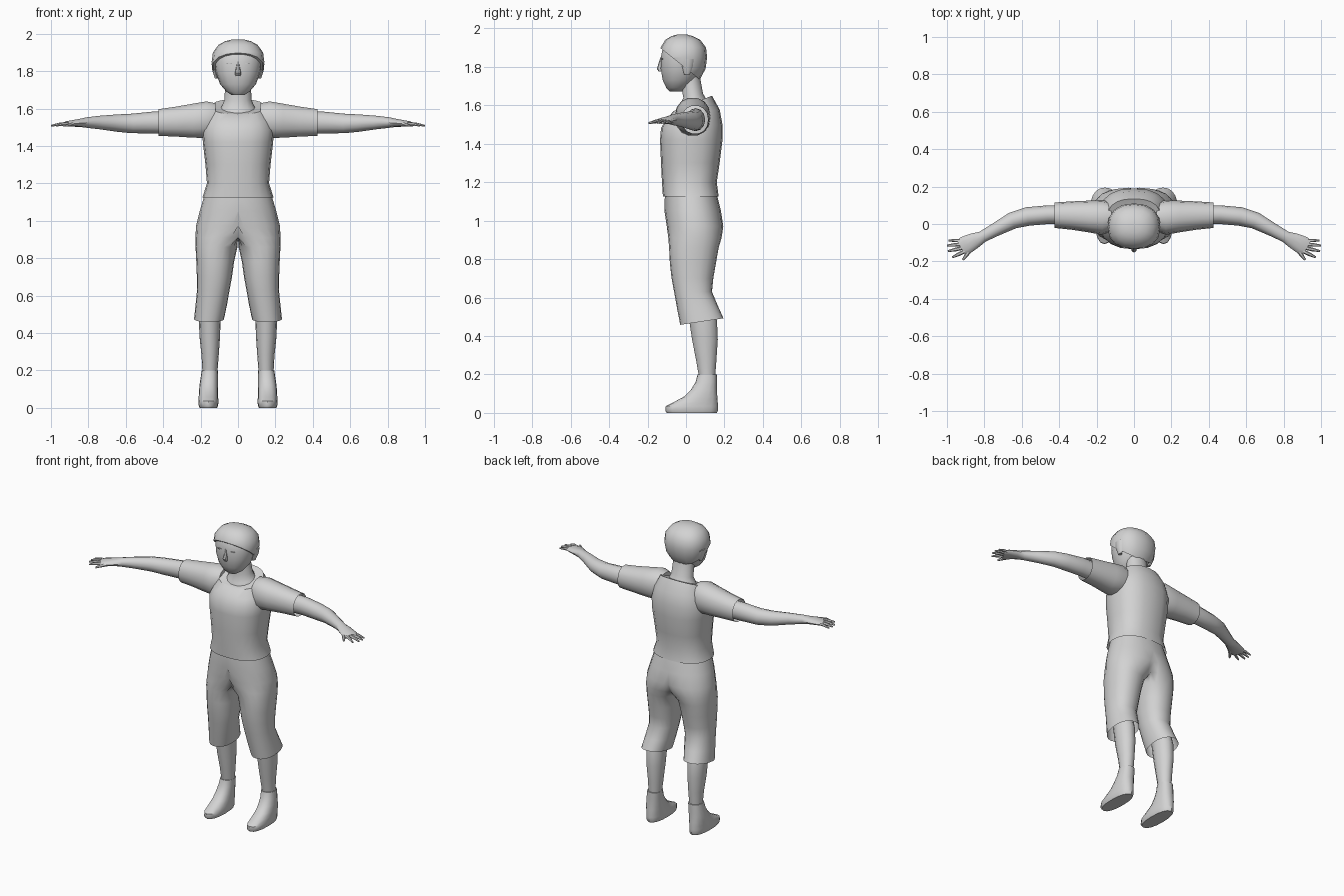
import bpy, bmesh, math
from mathutils import Vector

grey = bpy.data.materials.new("plain grey")
grey.diffuse_color = (0.65, 0.65, 0.65, 1)


def finish(name, bm, mirror, angle=40):
    bmesh.ops.recalc_face_normals(bm, faces=bm.faces[:])
    me = bpy.data.meshes.new(name)
    bm.to_mesh(me)
    bm.free()
    ob = bpy.data.objects.new(name, me)
    bpy.context.collection.objects.link(ob)
    me.materials.append(grey)
    bpy.ops.object.select_all(action='DESELECT')
    ob.select_set(True)
    bpy.context.view_layer.objects.active = ob
    bpy.ops.object.shade_smooth_by_angle(angle=math.radians(angle))
    if mirror:
        mod = ob.modifiers.new("mirror", 'MIRROR')
        mod.use_clip = True
        mod.merge_threshold = 0.0005
    return ob


def loft(rings, n=16, power=2.0, caps=(True, True)):
    """Skin rounded rings given as (centre, half axis u, half axis v)."""
    bm = bmesh.new()
    loops = []
    for c, u, v in rings:
        loop = []
        for i in range(n):
            a = 2 * math.pi * i / n
            p, q = math.cos(a), math.sin(a)
            p = math.copysign(abs(p) ** (2 / power), p)
            q = math.copysign(abs(q) ** (2 / power), q)
            loop.append(bm.verts.new(Vector(c) + Vector(u) * p + Vector(v) * q))
        loops.append(loop)
    for a, b in zip(loops, loops[1:]):
        for i in range(n):
            j = (i + 1) % n
            bm.faces.new((a[i], a[j], b[j], b[i]))
    if caps[0]:
        bm.faces.new(loops[0])
    if caps[1]:
        bm.faces.new(loops[-1])
    return bm


def upright(rows):
    """Rows of z, centre x, half width, front y, back y, tilt."""
    out = []
    for z, cx, rx, yf, yb, tilt in rows:
        ry = (yb - yf) / 2
        out.append(((cx, (yf + yb) / 2, z), (rx, 0, 0), (0, ry, ry * tilt)))
    return out


def limb(rows):
    """Rows of x, y, z, half width, half height, heading in degrees."""
    out = []
    for x, y, z, w, h, deg in rows:
        a = math.radians(deg)
        out.append(((x, y, z), (-math.sin(a) * w, math.cos(a) * w, 0), (0, 0, h)))
    return out


# Shirt body
finish("shirt", loft(upright([
    (1.125, 0, .190, -.120, .170, 0), (1.20, 0, .166, -.125, .160, 0),
    (1.30, 0, .174, -.130, .175, 0), (1.42, 0, .188, -.135, .190, 0),
    (1.49, 0, .192, -.130, .190, .05), (1.55, 0, .172, -.105, .175, .2),
    (1.61, 0, .142, -.065, .135, .4), (1.605, 0, .11, -.05, .11, .4)]),
    20, 2.4, (False, True)), False)

# Sleeves, open at the cuff
finish("sleeve", loft(limb([
    (.12, .04, 1.545, .075, .085, 0), (.17, .035, 1.54, .093, .10, 0),
    (.24, .04, 1.535, .085, .093, 0), (.33, .045, 1.53, .076, .082, 0),
    (.425, .047, 1.525, .068, .073, 0)]), 14, 2.2, (True, False)), True)

# Bare arms down to the palm
finish("arm", loft(limb([
    (.36, .05, 1.525, .050, .060, 0), (.46, .05, 1.525, .050, .058, -3),
    (.57, .04, 1.52, .050, .052, -12), (.65, .018, 1.522, .045, .046, -25),
    (.74, -.03, 1.525, .036, .036, -30), (.81, -.068, 1.525, .031, .028, -32),
    (.85, -.087, 1.523, .042, .021, -32), (.90, -.113, 1.519, .050, .016, -30),
    (.925, -.127, 1.515, .043, .012, -30)]), 12), True)

# Fingers and thumb
for label, a, b, w in [
        ("little_finger", (.915, -.088), (.993, -.088), .009),
        ("ring_finger", (.915, -.108), (1.0, -.115), .010),
        ("middle_finger", (.915, -.128), (.995, -.145), .010),
        ("index_finger", (.905, -.146), (.972, -.178), .010),
        ("thumb", (.862, -.118), (.915, -.192), .012)]:
    deg = math.degrees(math.atan2(b[1] - a[1], b[0] - a[0]))
    mid = [(s + t) / 2 for s, t in zip(a, b)]
    finish(label, loft(limb([
        (*a, 1.518, w, w, deg), (*mid, 1.516, w, w * .9, deg),
        (*b, 1.508, w * .5, w * .5, deg)]), 6), True)

# Trousers: one leg clamped at the centre line, then mirrored
bm = loft(upright([
    (1.14, 0, .178, -.110, .160, 0), (1.05, 0, .205, -.112, .182, 0),
    (.97, .03, .195, -.100, .194, 0), (.91, .085, .142, -.092, .185, 0),
    (.86, .115, .112, -.088, .170, 0), (.78, .122, .101, -.084, .156, 0),
    (.70, .126, .094, -.075, .142, 0), (.63, .132, .087, -.062, .135, 0),
    (.55, .143, .084, -.046, .165, .08), (.475, .155, .080, -.030, .195, .15)]),
    20, 2.2, (False, False))
for v in bm.verts:
    v.co.x = max(v.co.x, 0)
inner = [f for f in bm.faces if all(v.co.x < 1e-5 for v in f.verts)]
bmesh.ops.delete(bm, geom=inner, context='FACES')
bmesh.ops.remove_doubles(bm, verts=bm.verts[:], dist=1e-5)
finish("trouser_leg", bm, True, 50)

# Lower legs
finish("lower_leg", loft(upright([
    (.62, .148, .060, -.01, .125, 0), (.48, .151, .058, .015, .163, 0),
    (.38, .151, .055, .030, .167, 0), (.28, .149, .046, .050, .160, 0),
    (.19, .150, .040, .066, .153, 0)]), 14), True)

# Shoes
finish("shoe", loft(upright([
    (.0, .158, .047, -.100, .160, 0), (.012, .158, .052, -.108, .166, 0),
    (.035, .158, .053, -.105, .166, 0), (.058, .158, .052, -.060, .165, 0),
    (.085, .158, .051, -.010, .163, 0), (.12, .157, .049, .025, .160, 0),
    (.16, .154, .046, .050, .160, 0), (.20, .151, .043, .060, .160, 0)]),
    16, 2.3), True)

# Neck with the upper chest
finish("neck", loft(upright([
    (1.57, 0, .115, -.055, .12, .3), (1.615, 0, .085, -.035, .105, .3),
    (1.65, 0, .072, -.015, .090, .2), (1.76, 0, .068, -.04, .072, 0)]), 14), False)

# Face and skull
finish("head", loft(upright([
    (1.672, 0, .035, -.085, -.02, 0), (1.690, 0, .062, -.103, .01, 0),
    (1.73, 0, .096, -.122, .05, 0), (1.79, 0, .118, -.133, .088, 0),
    (1.85, 0, .128, -.132, .098, 0), (1.90, 0, .122, -.122, .095, 0),
    (1.945, 0, .085, -.09, .06, 0)]), 18, 2.2), False)

# Hair cap, trimmed along a slope from the forehead to the nape
bm = loft(upright([
    (1.70, 0, .080, -.12, .045, 0), (1.74, 0, .108, -.13, .075, 0),
    (1.79, 0, .130, -.14, .102, 0), (1.85, 0, .141, -.142, .110, 0),
    (1.90, 0, .134, -.132, .104, 0), (1.94, 0, .105, -.108, .075, 0),
    (1.96, 0, .068, -.075, .035, 0), (1.968, 0, .035, -.045, .005, 0)]), 16, 2.3)
res = bmesh.ops.bisect_plane(
    bm, geom=bm.verts[:] + bm.edges[:] + bm.faces[:], dist=1e-5,
    plane_co=(0, -.13, 1.895), plane_no=(0, .8, 1), clear_inner=True)
bmesh.ops.holes_fill(
    bm, edges=[e for e in res['geom_cut'] if isinstance(e, bmesh.types.BMEdge)])
finish("hair", bm, False, 35)

# Nose and ears
finish("nose", loft(upright([
    (1.775, 0, .014, -.142, -.115, 0), (1.79, 0, .016, -.152, -.115, 0),
    (1.83, 0, .009, -.139, -.115, 0), (1.85, 0, .006, -.133, -.115, 0)]), 8), False)
finish("ear", loft(upright([
    (1.76, .113, .010, -.01, .02, 0), (1.80, .124, .013, -.02, .035, 0),
    (1.84, .130, .011, -.02, .04, 0)]), 8), True)

# Eyelids as thin plates
finish("eyelid", loft(upright([
    (1.838, .045, .018, -.131, -.118, 0),
    (1.844, .045, .020, -.131, -.118, 0)]), 8), True)
